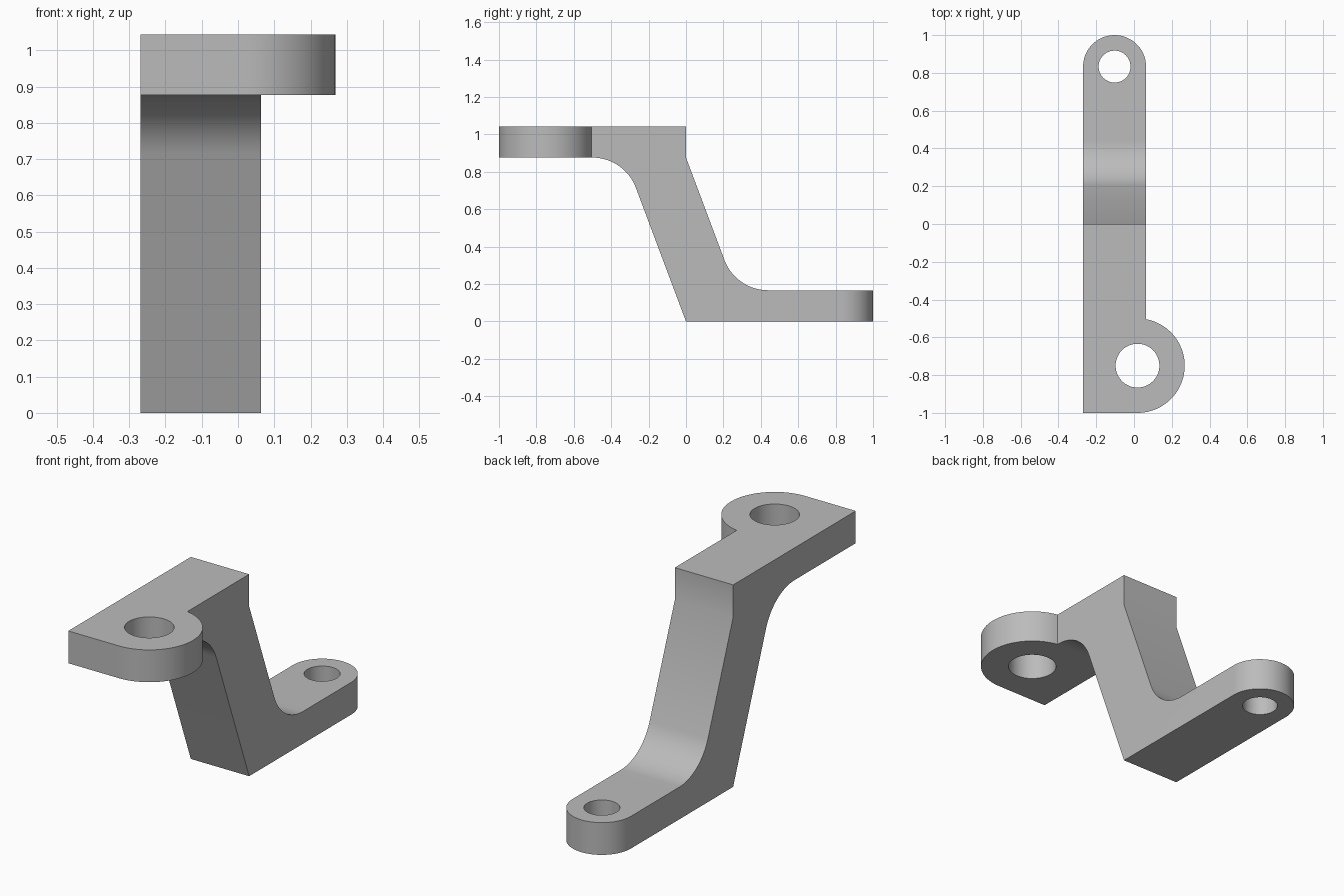
import bpy
import bmesh
from math import atan, cos, sin, tan, radians, pi
from mathutils import Vector

old = bpy.data.objects.get("Cube")
if old:
    bpy.data.objects.remove(old, do_unlink=True)

# Main dimensions
LEFT = -0.2695
HALF_W = 1 / 6
RIGHT = LEFT + 2 * HALF_W
THICK = 1 / 6
HEIGHT = 1.043
LEAN = 0.375            # y run per unit of z along the sloped web
FILLET = 0.25
LUG = Vector((0.0185, -0.75))
LUG_R = 0.25
FOOT = Vector((LEFT + HALF_W, 1 - HALF_W))

metal = bpy.data.materials.new("plain grey")
metal.use_nodes = True
grey = (0.5, 0.5, 0.5, 1)
metal.diffuse_color = grey
metal.node_tree.nodes["Principled BSDF"].inputs["Base Color"].default_value = grey


def arc(center, radius, start, end, steps=32):
    """Points on an arc, angles in degrees."""
    angles = [radians(start + (end - start) * i / steps) for i in range(steps + 1)]
    return [(center[0] + radius * cos(a), center[1] + radius * sin(a)) for a in angles]


def prism(name, points, place, low, high):
    """Extrude a 2D outline; place(u, v, w) gives the 3D position."""
    bm = bmesh.new()
    face = bm.faces.new([bm.verts.new(place(u, v, low)) for u, v in points])
    out = bmesh.ops.extrude_face_region(bm, geom=[face])
    move = Vector(place(0, 0, high)) - Vector(place(0, 0, low))
    verts = [g for g in out["geom"] if isinstance(g, bmesh.types.BMVert)]
    bmesh.ops.translate(bm, verts=verts, vec=move)
    bmesh.ops.recalc_face_normals(bm, faces=bm.faces)
    mesh = bpy.data.meshes.new(name)
    bm.to_mesh(mesh)
    bm.free()
    mesh.materials.append(metal)
    obj = bpy.data.objects.new(name, mesh)
    bpy.context.collection.objects.link(obj)
    return obj


def combine(target, tool, operation):
    """Apply a boolean and remove its helper."""
    mod = target.modifiers.new(operation, "BOOLEAN")
    mod.operation = operation
    mod.solver = "EXACT"
    mod.object = tool
    tool.hide_render = True
    bpy.context.view_layer.objects.active = target
    bpy.ops.object.modifier_apply(modifier=mod.name)
    bpy.data.objects.remove(tool, do_unlink=True)


def from_side(y, z, x):
    return (x, y, z)


def from_top(x, y, z):
    return (x, y, z)


# Side profile: foot, sloped web and top plate with two large fillets
turn = 90 - atan(LEAN) * 180 / pi
reach = FILLET * tan(radians(turn / 2))
under = HEIGHT - THICK
foot_center = ((under - THICK) * LEAN + reach, THICK + FILLET)
top_center = (-under * LEAN - reach, under - FILLET)
profile = [(0, 0), (1.2, 0), (1.2, THICK)]
profile += arc(foot_center, FILLET, 270, 270 - turn, 20)
profile += [(0, under), (0, HEIGHT), (-1.2, HEIGHT), (-1.2, under)]
profile += arc(top_center, FILLET, 90, 90 - turn, 20)
bracket = prism("bracket", profile, from_side, -0.5, 0.5)

# Plan outline: straight bar, rounded foot and side lug
lug_top = LUG.y + (LUG_R ** 2 - (RIGHT - LUG.x) ** 2) ** 0.5
lug_angle = atan((lug_top - LUG.y) / (RIGHT - LUG.x)) * 180 / pi
plan = [(LEFT, -1)] + arc(LUG, LUG_R, -90, lug_angle, 40)
plan += arc(FOOT, HALF_W, 0, 180, 40)
combine(bracket, prism("plan_cutter", plan, from_top, -0.5, 1.5), "INTERSECT")

# Bolt holes through the lug and the foot
for center, radius in ((LUG, 0.116), (FOOT, 0.0845)):
    ring = arc(center, radius, 0, 360, 48)[:-1]
    combine(bracket, prism("hole_cutter", ring, from_top, -0.5, 1.5), "DIFFERENCE")

# Smooth curved walls, sharp corners
for obj in bpy.context.selected_objects:
    obj.select_set(False)
bracket.select_set(True)
bpy.context.view_layer.objects.active = bracket
bpy.ops.object.shade_smooth_by_angle(angle=radians(30))
